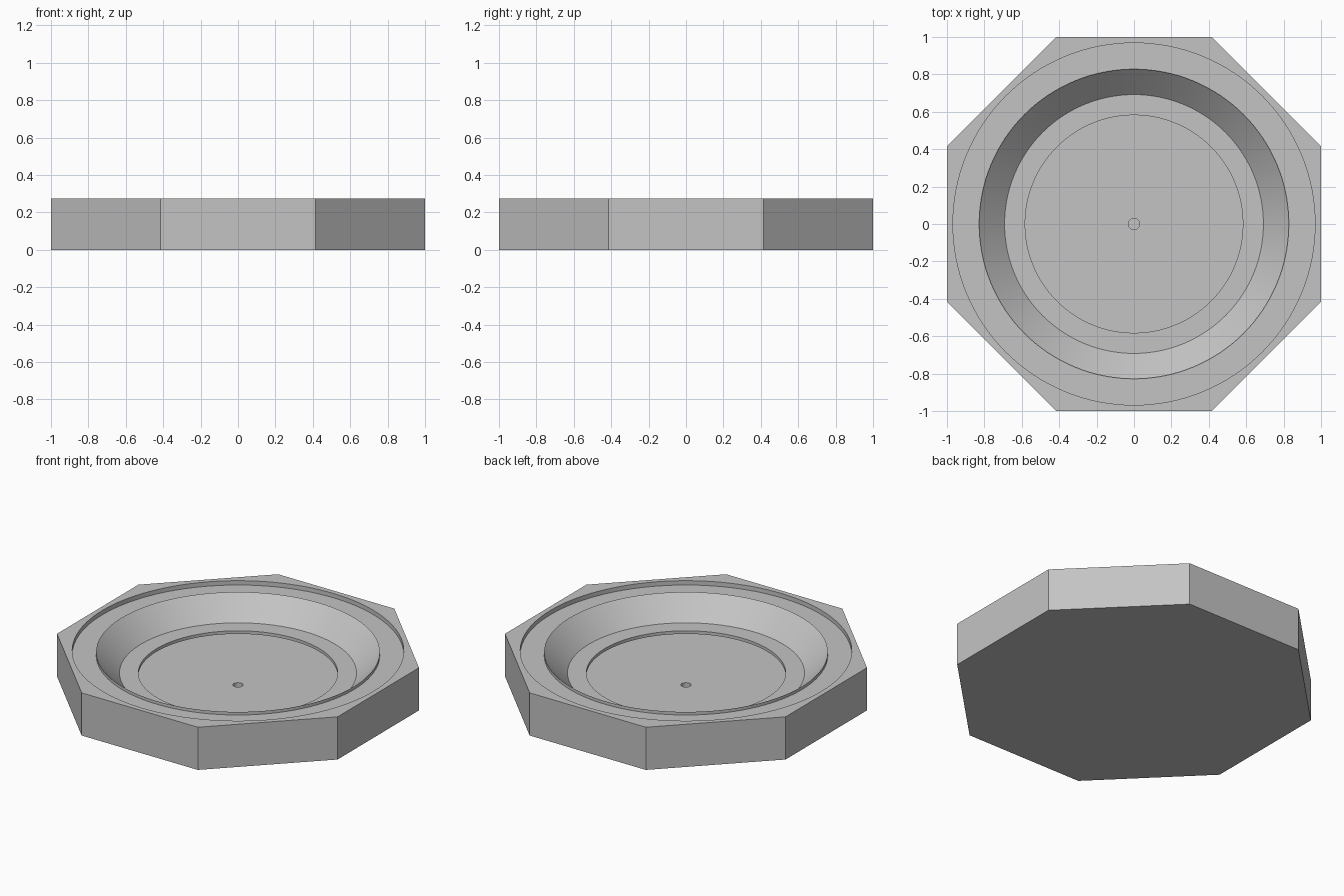
import bpy, bmesh, math

if "Cube" in bpy.data.objects:
    bpy.data.objects.remove(bpy.data.objects["Cube"])

SEGMENTS = 128

grey = bpy.data.materials.new("plain grey")
grey.diffuse_color = (0.55, 0.55, 0.55, 1)
grey.use_nodes = True
grey.node_tree.nodes["Principled BSDF"].inputs["Base Color"].default_value = grey.diffuse_color


def lathe(name, profile, closed=False):
    """Spin a (radius, height) profile around the z axis."""
    bm = bmesh.new()
    verts = [bm.verts.new((r, 0, z)) for r, z in profile]
    edges = [bm.edges.new(p) for p in zip(verts, verts[1:])]
    if closed:
        edges.append(bm.edges.new((verts[-1], verts[0])))
    bmesh.ops.spin(bm, geom=verts + edges, cent=(0, 0, 0), axis=(0, 0, 1),
                   angle=math.tau, steps=SEGMENTS, use_duplicate=False)
    bmesh.ops.remove_doubles(bm, verts=bm.verts, dist=1e-5)
    bmesh.ops.recalc_face_normals(bm, faces=bm.faces)
    return add_object(name, bm)


def add_object(name, bm):
    mesh = bpy.data.meshes.new(name)
    bm.to_mesh(mesh)
    bm.free()
    mesh.materials.append(grey)
    obj = bpy.data.objects.new(name, mesh)
    bpy.context.collection.objects.link(obj)
    return obj


def activate(obj):
    bpy.ops.object.select_all(action='DESELECT')
    obj.select_set(True)
    bpy.context.view_layer.objects.active = obj


# Octagonal body block
HEIGHT = 0.275
bm = bmesh.new()
radius = 1 / math.cos(math.pi / 8)
base = bm.faces.new([bm.verts.new((radius * math.cos(a), radius * math.sin(a), 0))
                     for a in (math.pi / 8 + i * math.pi / 4 for i in range(8))])
top = bmesh.ops.extrude_face_region(bm, geom=[base], use_keep_orig=True)["geom"]
bmesh.ops.translate(bm, vec=(0, 0, HEIGHT),
                    verts=[v for v in top if isinstance(v, bmesh.types.BMVert)])
bmesh.ops.recalc_face_normals(bm, faces=bm.faces)
body = add_object("octagon_body", bm)

# Stepped cavity: shallow ledge, deep well and small centre hole
cutter = lathe("cavity_cutter", [(0, 0.025), (0.03, 0.025), (0.03, 0.055), (0.82, 0.055),
                                 (0.82, 0.247), (0.968, 0.247), (0.968, 0.4), (0, 0.4)])
cutter.hide_render = True
cut = body.modifiers.new("cavity", 'BOOLEAN')
cut.operation = 'DIFFERENCE'
cut.solver = 'EXACT'
cut.object = cutter
activate(body)
bpy.ops.object.modifier_apply(modifier=cut.name)
bpy.data.objects.remove(cutter)

# Thin dished ring resting on the ledge, open in the middle
ring = lathe("dished_ring", [(0.828, 0.267), (0.692, 0.132), (0.582, 0.132), (0.582, 0.112),
                             (0.700, 0.112), (0.828, 0.247)], closed=True)

for obj in (body, ring):
    activate(obj)
    bpy.ops.object.shade_smooth_by_angle()
